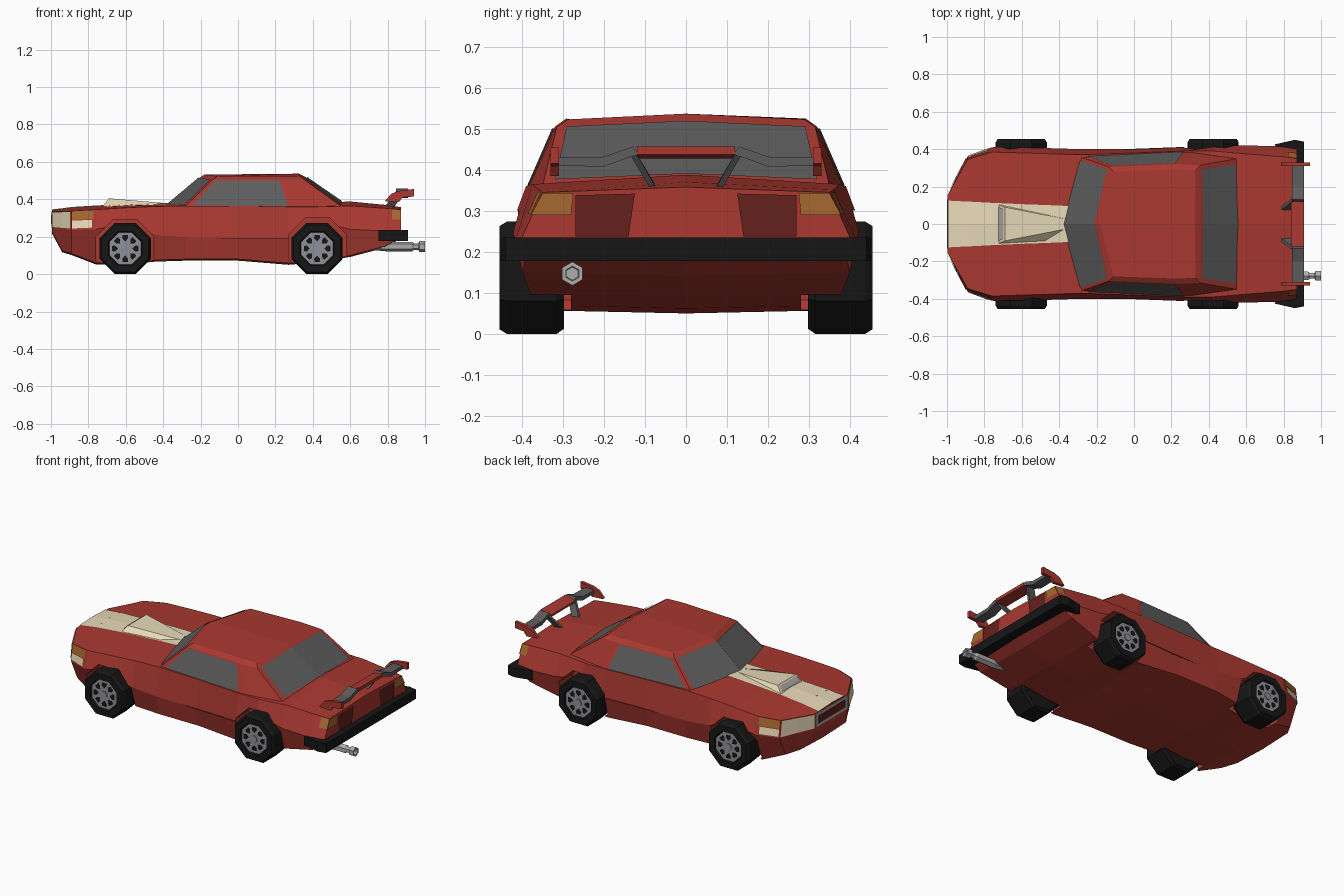
import bpy, bmesh, math
from mathutils import Vector

if "Cube" in bpy.data.objects:
    bpy.data.objects.remove(bpy.data.objects["Cube"])


def mat(name, r, g, b):
    m = bpy.data.materials.new(name)
    m.diffuse_color = (r, g, b, 1)
    m.use_nodes = True
    m.node_tree.nodes["Principled BSDF"].inputs["Base Color"].default_value = m.diffuse_color
    return m


RED = mat("red_paint", .40, .04, .03)
DARK = mat("dark_red", .13, .015, .012)
CREAM = mat("cream", .80, .70, .48)
ORANGE = mat("orange_lens", .38, .14, .03)
GLASS = mat("dark_glass", .11, .11, .11)
BLACK = mat("black_rubber", .008, .008, .008)
RIM = mat("rim_grey", .28, .28, .32)
STEEL = mat("steel", .42, .42, .42)


def make(name, verts, faces, material, mirror=False, closed=True):
    me = bpy.data.meshes.new(name)
    me.from_pydata([tuple(v) for v in verts], [], faces)
    if closed:
        bm = bmesh.new()
        bm.from_mesh(me)
        bmesh.ops.recalc_face_normals(bm, faces=bm.faces)
        bm.to_mesh(me)
        bm.free()
    me.materials.append(material)
    ob = bpy.data.objects.new(name, me)
    bpy.context.collection.objects.link(ob)
    if mirror:
        md = ob.modifiers.new("mirror", 'MIRROR')
        md.use_axis = (False, True, False)
    return ob


def loft(name, rings, material, mirror=False, wrap=True):
    n = len(rings[0])
    verts = [v for r in rings for v in r]
    faces = [(i * n + k, i * n + (k + 1) % n, (i + 1) * n + (k + 1) % n, (i + 1) * n + k)
             for i in range(len(rings) - 1) for k in range(n)]
    faces += [tuple(range(n)), tuple(range(len(verts) - n, len(verts)))]
    return make(name, verts, faces, material, mirror)


def prism(name, pts, axis, a, b, material, mirror=False):
    def put(p, t):
        return {'x': (t, *p), 'y': (p[0], t, p[1]), 'z': (*p, t)}[axis]
    return loft(name, [[put(p, a) for p in pts], [put(p, b) for p in pts]], material, mirror)


def ngon(x, z, r, n=8, turn=.5):
    return [(x + r * math.cos(2 * math.pi * (k + turn) / n),
             z + r * math.sin(2 * math.pi * (k + turn) / n)) for k in range(n)]


def inset(q, u0=0, u1=1, v0=0, v1=1):
    q = [Vector(p) for p in q]
    at = lambda u, v: q[0].lerp(q[1], u).lerp(q[3].lerp(q[2], u), v)
    return [at(u0, v0), at(u1, v0), at(u1, v1), at(u0, v1)]


def panels(name, quads, material, off=.005, mirror=True):
    verts, faces = [], []
    for q in quads:
        q = [Vector(p) for p in q]
        n = (q[2] - q[0]).cross(q[3] - q[1]).normalized()
        c = sum(q, Vector()) / 4
        if n.dot(c - Vector((c.x * .6, 0, .2))) < 0:
            n, q = -n, q[::-1]
        faces.append(tuple(range(len(verts), len(verts) + 4)))
        verts += [p + n * off for p in q]
    return make(name, verts, faces, material, mirror, closed=False)


# Lower body: x, bottom z, bottom y, crease y, crease z, shoulder y, shoulder z, top z
ST = [(-.994, .225, .15, .16, .245, .16, .335, .342),
      (-.94, .125, .22, .265, .24, .255, .336, .348),
      (-.89, .11, .30, .36, .235, .345, .338, .355),
      (-.76, .06, .34, .41, .24, .385, .345, .363),
      (-.60, .06, .34, .42, .27, .38, .355, .370),
      (-.44, .075, .36, .405, .21, .375, .362, .374),
      (-.28, .08, .38, .40, .195, .37, .365, .378),
      (.00, .08, .38, .40, .19, .38, .365, .378),
      (.27, .058, .375, .41, .19, .39, .36, .378),
      (.42, .07, .37, .42, .28, .39, .36, .382),
      (.60, .10, .38, .42, .24, .375, .365, .388),
      (.79, .15, .40, .415, .23, .36, .352, .370),
      (.872, .20, .385, .40, .235, .35, .345, .358)]


def ring(s):
    x, zb, yb, ym, zm, ys, zs, zt = s
    half = [(yb, zb), (ym, zm), (ys, zs)]
    return ([(x, 0, zb - .008)] + [(x, y, z) for y, z in half] + [(x, 0, zt)]
            + [(x, -y, z) for y, z in reversed(half)])


RG = [ring(s) for s in ST]
body = loft("body", RG, RED)

# Wheel arches cut from the body
for x, z in ((-.605, .137), (.425, .147)):
    cut = prism("arch_cutter", ngon(x, z, .167), 'y', .28, .6, RED, True)
    cut.hide_render = True
    md = body.modifiers.new("arch", 'BOOLEAN')
    md.operation, md.object, md.solver = 'DIFFERENCE', cut, 'EXACT'
    bpy.context.view_layer.objects.active = body
    bpy.ops.object.modifier_apply(modifier=md.name)
    bpy.data.objects.remove(cut)

# Cabin: belt line, upper frame and roof
base = [(-.39, 0, .36), (-.29, .36, .355), (.30, .388, .35), (.555, .35, .36), (.57, 0, .375)]
frame = [(-.205, 0, .515), (-.135, .305, .505), (.24, .32, .505), (.355, .315, .505), (.36, 0, .52)]
roof = [(-.18, 0, .532), (-.11, .28, .523), (.23, .292, .525), (.33, .288, .523), (.325, 0, .537)]
levels = [base, frame, roof]
verts = [v for r in levels for v in r]
faces = [(i * 5 + k, i * 5 + k + 1, i * 5 + k + 6, i * 5 + k + 5) for i in range(2) for k in range(4)]
faces += [(10, 11, 12, 13, 14)]
cab = make("cabin", verts, faces, RED, True)


def wall(k):
    return [base[k], base[k + 1], frame[k + 1], frame[k]]


# Windows
panels("windscreen", [inset(wall(0), 0, .95, .06, .98)], GLASS)
panels("side_window", [inset(wall(1), .06, .95, .07, .96)], GLASS)
panels("rear_window", [inset(wall(3), .08, 1, .08, .97)], GLASS)

# Hood stripe and scoop
def hood(i, y):
    x, ys, zs, zt = ST[i][0], *ST[i][5:]
    return (x, y, zt + (zs - zt) * y / ys)


wid = [.125, .122, .12, .113, .106, .1, .093]
panels("hood_stripe", [[hood(i, 0), hood(i, wid[i]), hood(i + 1, wid[i + 1]), hood(i + 1, 0)]
                       for i in range(6)], CREAM, .004)
loft("hood_scoop", [[(-.725, -.105, .36), (-.725, .105, .36), (-.69, .09, .405), (-.69, -.09, .405)],
                    [(-.38, -.09, .36), (-.38, .09, .36), (-.38, .03, .379), (-.38, -.03, .379)]], CREAM)
panels("scoop_mouth", [[(-.721, 0, .372), (-.721, .09, .372), (-.698, .08, .398), (-.698, 0, .398)]],
       STEEL, .003)

# Headlights, indicators and grille
def side(i):
    return [RG[i][2], RG[i + 1][2], RG[i + 1][3], RG[i][3]]


panels("headlight", [inset(side(0), .05, 1, .05, .97), inset(side(1), 0, .95, .05, .97),
                     inset(side(2), .03, .85, .08, .48)], CREAM)
panels("front_indicator", [inset(side(2), .03, .92, .52, .97)], ORANGE)
prism("grille_frame", [(-.155, .25), (.155, .25), (.155, .332), (-.155, .332)], 'x', -.998, -.98, STEEL)
prism("grille_slot", [(-.13, .268), (.13, .268), (.13, .315), (-.13, .315)], 'x', -1, -.98, DARK)

# Tail lights
X = .873
panels("tail_light", [[(X, .14, .238), (X, .27, .238), (X, .27, .338), (X, .125, .342)]], DARK, .004)
panels("rear_indicator", [[(X, .28, .29), (X, .378, .29), (X, .35, .343), (X, .275, .343)],
                          inset(side(11), .4, 1, .5, .97)], ORANGE, .004)

# Rear bumper and side trim
prism("rear_bumper", [(.91, 0), (.91, .44), (.86, .45), (.75, .425), (.82, .36), (.82, 0)],
      'z', .178, .235, BLACK, True)
prism("side_trim", [(-.27, .396), (.0, .402), (.27, .412), (.27, .38), (-.27, .38)],
      'z', .188, .194, DARK, True)

# Spoiler
prism("wing_centre", [(.84, .428), (.91, .437), (.91, .457), (.84, .44)], 'y', -.12, .12, RED)
prism("wing_arm", [(.115, .437), (.13, .457), (.2, .432), (.315, .43), (.315, .41), (.2, .408), (.14, .43)],
      'x', .845, .908, GLASS, True)
prism("wing_end_plate", [(.785, .39), (.86, .385), (.88, .41), (.94, .415), (.94, .455), (.86, .445), (.82, .43)],
      'y', .31, .33, RED, True)
loft("wing_strut", [[(.78, .07, .355), (.83, .07, .35), (.83, .085, .35), (.78, .085, .355)],
                    [(.845, .12, .44), (.89, .12, .44), (.89, .138, .44), (.845, .138, .44)]], GLASS, True)

# Exhaust pipe
pipe = [(.72, .018), (.80, .026), (.93, .026), (.94, .018), (.965, .018), (.97, .029), (1, .029),
        (1, .018), (.97, .016)]
loft("exhaust", [[(x, y, z) for y, z in ngon(-.277, .147, r, 6)] for x, r in pipe], STEEL)

# Wheels: octagonal tyre, rim, dark holes, hub
tyre = [(.135, .298), (.148, .315), (.148, .437), (.136, .455), (.098, .455), (.092, .442)]
for end, cx in (("front", -.603), ("rear", .423)):
    cz = .137
    loft(end + "_tyre", [[(x, y, z) for x, z in ngon(cx, cz, r)] for r, y in tyre], BLACK, True)
    prism(end + "_rim", ngon(cx, cz, .092), 'y', .43, .446, RIM, True)
    for k in range(8):
        a = k * math.pi / 4
        c, s = math.cos(a), math.sin(a)
        hole = [(.038, 0), (.055, -.016), (.071, -.014), (.071, .014), (.055, .016)]
        prism(f"{end}_rim_hole", [(cx + r * c - t * s, cz + r * s + t * c) for r, t in hole],
              'y', .44, .448, BLACK, True)
    prism(end + "_hub", ngon(cx, cz, .022), 'y', .44, .452, RIM, True)
    prism(end + "_axle", ngon(cx, cz, .02, 6), 'y', 0, .31, BLACK, True)
